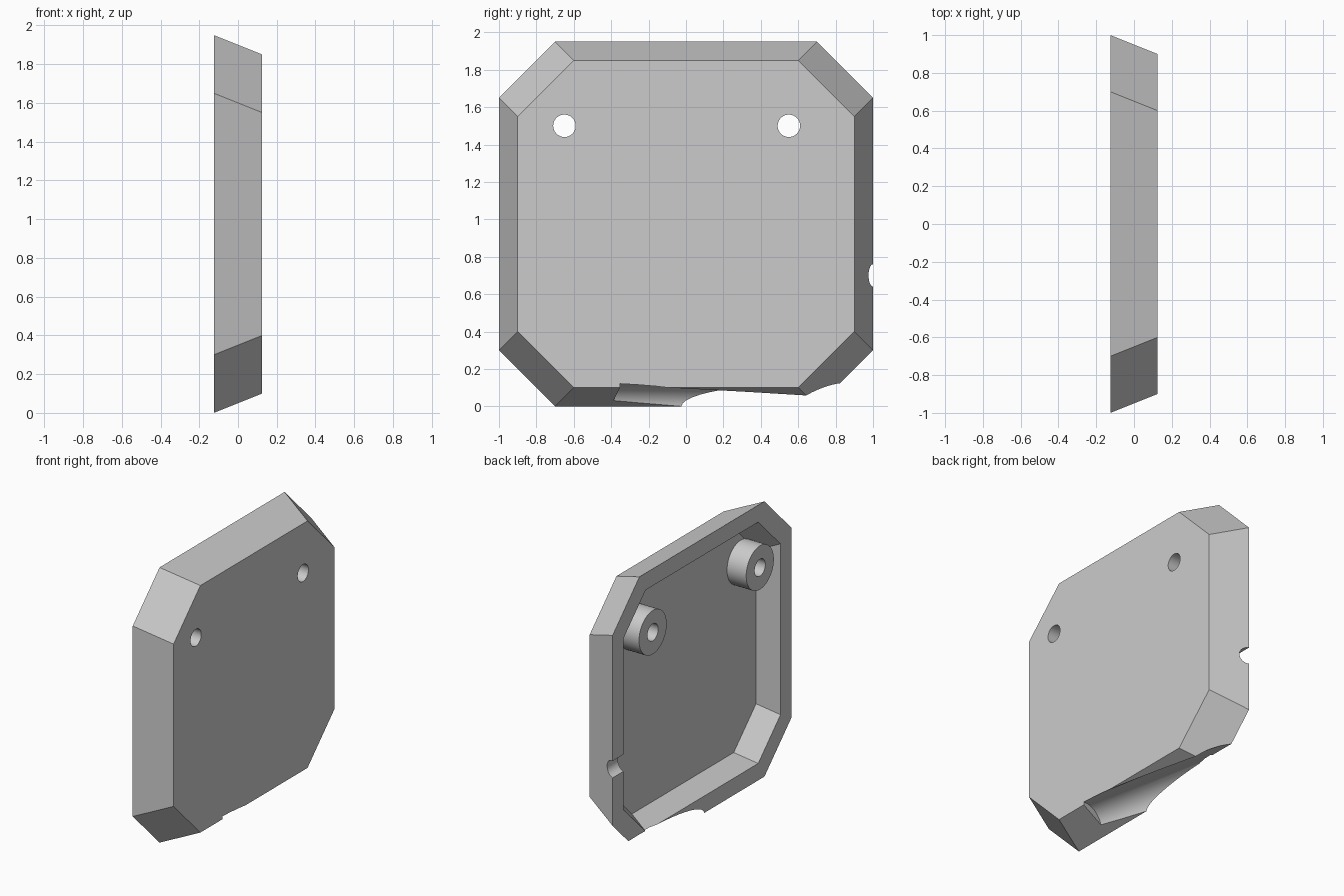
import bpy
import bmesh
from mathutils import Matrix, Vector

cube = bpy.data.objects.get("Cube")
if cube:
    bpy.data.objects.remove(cube, do_unlink=True)

grey = bpy.data.materials.new("plain grey")
grey.use_nodes = True
grey.diffuse_color = (0.6, 0.6, 0.6, 1)
grey.node_tree.nodes["Principled BSDF"].inputs["Base Color"].default_value = (0.6, 0.6, 0.6, 1)

MID_Z = 0.975
BACK, FRONT, FLOOR = -0.125, 0.125, 0.025


def finish(name, bm):
    bmesh.ops.recalc_face_normals(bm, faces=bm.faces)
    mesh = bpy.data.meshes.new(name)
    bm.to_mesh(mesh)
    bm.free()
    mesh.materials.append(grey)
    obj = bpy.data.objects.new(name, mesh)
    bpy.context.collection.objects.link(obj)
    return obj


def octagon(bm, x, half_y, half_z, chamfer):
    """Rectangle with clipped corners, standing in the plane of the given x."""
    y, z, c = half_y, half_z, chamfer
    corners = [(y, z - c), (y - c, z), (c - y, z), (-y, z - c),
               (-y, c - z), (c - y, -z), (y - c, -z), (y, c - z)]
    return [bm.verts.new((x, v, w + MID_Z)) for v, w in corners]


def tapered_octagon(name, back, front):
    bm = bmesh.new()
    a, b = octagon(bm, *back), octagon(bm, *front)
    bm.faces.new(a)
    bm.faces.new(b)
    for i in range(len(a)):
        j = (i + 1) % len(a)
        bm.faces.new((a[i], a[j], b[j], b[i]))
    return finish(name, bm)


def rod(name, start, end, wide, high):
    """Elliptical rod between two points, with its height kept along z."""
    start, end = Vector(start), Vector(end)
    along = (end - start).normalized()
    up = Vector((0, 0, 1))
    side = up.cross(along)
    turn = Matrix((side, up, along)).transposed().to_4x4()
    bm = bmesh.new()
    bmesh.ops.create_cone(
        bm, cap_ends=True, segments=48, radius1=1, radius2=1,
        depth=(end - start).length,
        matrix=Matrix.Translation((start + end) / 2) @ turn @ Matrix.Diagonal((wide, high, 1, 1)))
    return finish(name, bm)


def combine(target, tool, operation):
    bpy.context.view_layer.objects.active = target
    mod = target.modifiers.new("combine", "BOOLEAN")
    mod.operation = operation
    mod.solver = "EXACT"
    mod.object = tool
    bpy.ops.object.modifier_apply(modifier=mod.name)
    bpy.data.objects.remove(tool, do_unlink=True)


# Hollow cover with sloping sides, open at the back
cover = tapered_octagon("cover_plate", (BACK, 1, MID_Z, 0.3),
                        (FRONT, 0.9, MID_Z - 0.1, 0.3))
cavity = tapered_octagon("cavity", (BACK - 0.05, 0.9, 0.875, 0.25),
                         (FLOOR, 0.82, 0.795, 0.25))
combine(cover, cavity, "DIFFERENCE")

# Screw bosses with through holes
for y in (-0.65, 0.55):
    combine(cover, rod("boss", (BACK, y, 1.5), (FLOOR + 0.05, y, 1.5), 0.155, 0.155), "UNION")
    combine(cover, rod("hole", (-0.3, y, 1.5), (0.3, y, 1.5), 0.06, 0.06), "DIFFERENCE")

# Cable notch in one side of the rim
combine(cover, rod("notch", (BACK, 0.7, 0.7), (BACK, 1.2, 0.7), 0.06, 0.06), "DIFFERENCE")

# Slanting scoop across the bottom edge
combine(cover, rod("scoop", (0.09, -0.36, 0), (-0.21, 1.14, 0), 0.145, 0.125), "DIFFERENCE")

bpy.ops.object.select_all(action="DESELECT")
cover.select_set(True)
bpy.context.view_layer.objects.active = cover
bpy.ops.object.shade_smooth_by_angle(angle=0.4)
